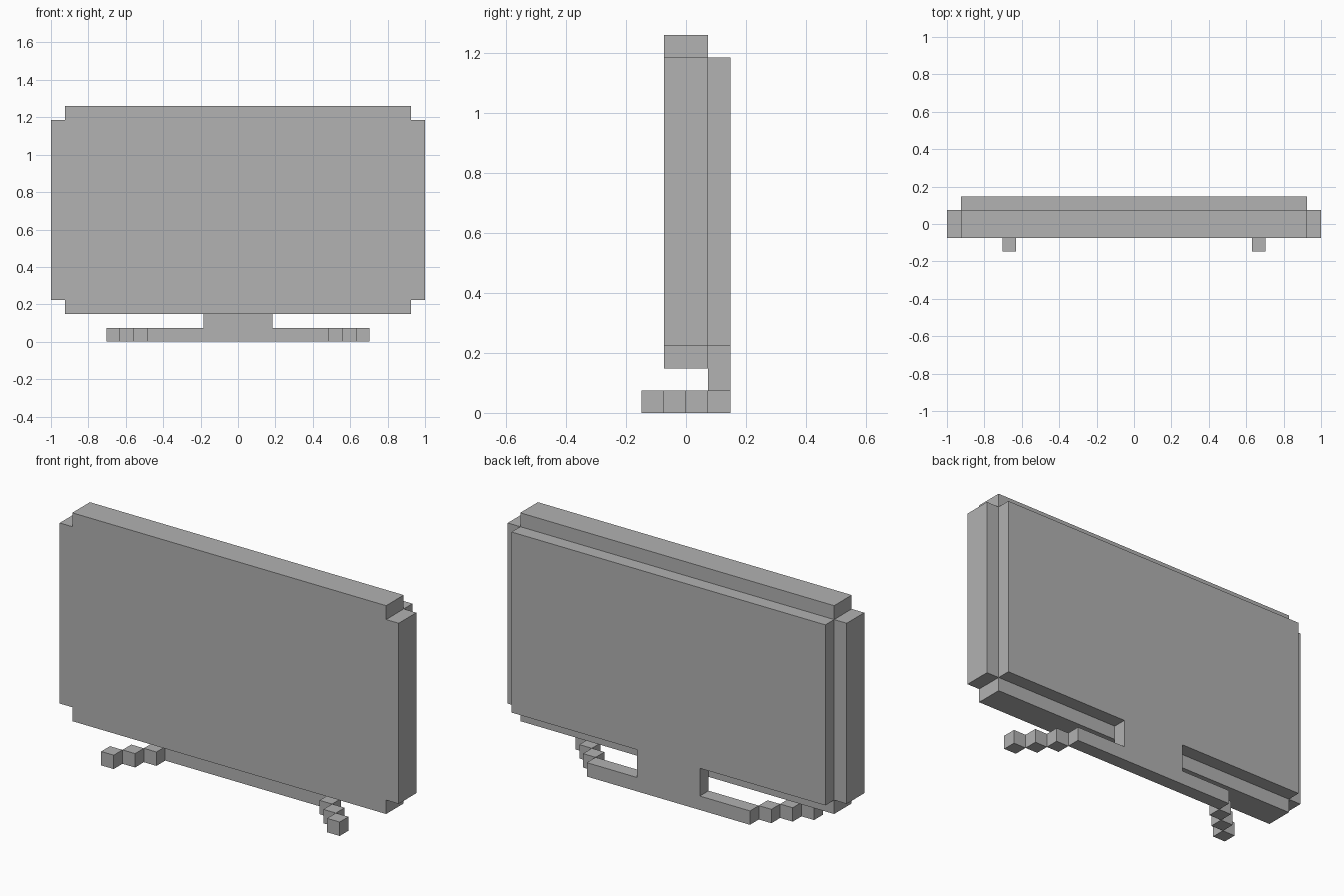
import bpy
import bmesh

U = 2 / 27  # block size

cube = bpy.data.objects.get("Cube")
if cube:
    bpy.data.objects.remove(cube, do_unlink=True)

grey = bpy.data.materials.new("mid grey")
grey.use_nodes = True
colour = (0.445, 0.445, 0.445, 1)
grey.diffuse_color = colour
grey.node_tree.nodes["Principled BSDF"].inputs["Base Color"].default_value = colour


def slab(name, outline, y0, y1):
    """Extrude an x-z outline, in blocks, from y0 back to y1."""
    bm = bmesh.new()
    face = bm.faces.new([bm.verts.new((x * U, y0 * U, z * U)) for x, z in outline])
    new = bmesh.ops.extrude_face_region(bm, geom=[face])["geom"]
    verts = [v for v in new if isinstance(v, bmesh.types.BMVert)]
    bmesh.ops.translate(bm, verts=verts, vec=(0, (y1 - y0) * U, 0))
    bmesh.ops.recalc_face_normals(bm, faces=bm.faces)
    mesh = bpy.data.meshes.new(name)
    bm.to_mesh(mesh)
    bm.free()
    mesh.materials.append(grey)
    obj = bpy.data.objects.new(name, mesh)
    bpy.context.collection.objects.link(obj)
    return obj


def mirrored(half):
    """Complete a right-hand outline, listed bottom to top."""
    return half + [(-x, z) for x, z in reversed(half)]


# Screen panel with notched corners
slab("screen_panel", mirrored([(12.5, 2), (12.5, 3), (13.5, 3),
                               (13.5, 16), (12.5, 16), (12.5, 17)]), -1, 1)

# Raised back housing
slab("back_housing", mirrored([(12.5, 3), (12.5, 16)]), 1, 2)

# Stand: base bar with a central neck
slab("stand", mirrored([(6.5, 0), (6.5, 1), (2.5, 1), (2.5, 3)]), 1, 2)

# Feet stepping diagonally forward from both ends of the bar
for side, sign in (("left", 1), ("right", -1)):
    for i in range(3):
        x0, x1 = sorted((sign * (6.5 + i), sign * (7.5 + i)))
        slab(f"{side}_foot_block_{i + 1}",
             [(x0, 0), (x1, 0), (x1, 1), (x0, 1)], -i, 1 - i)
